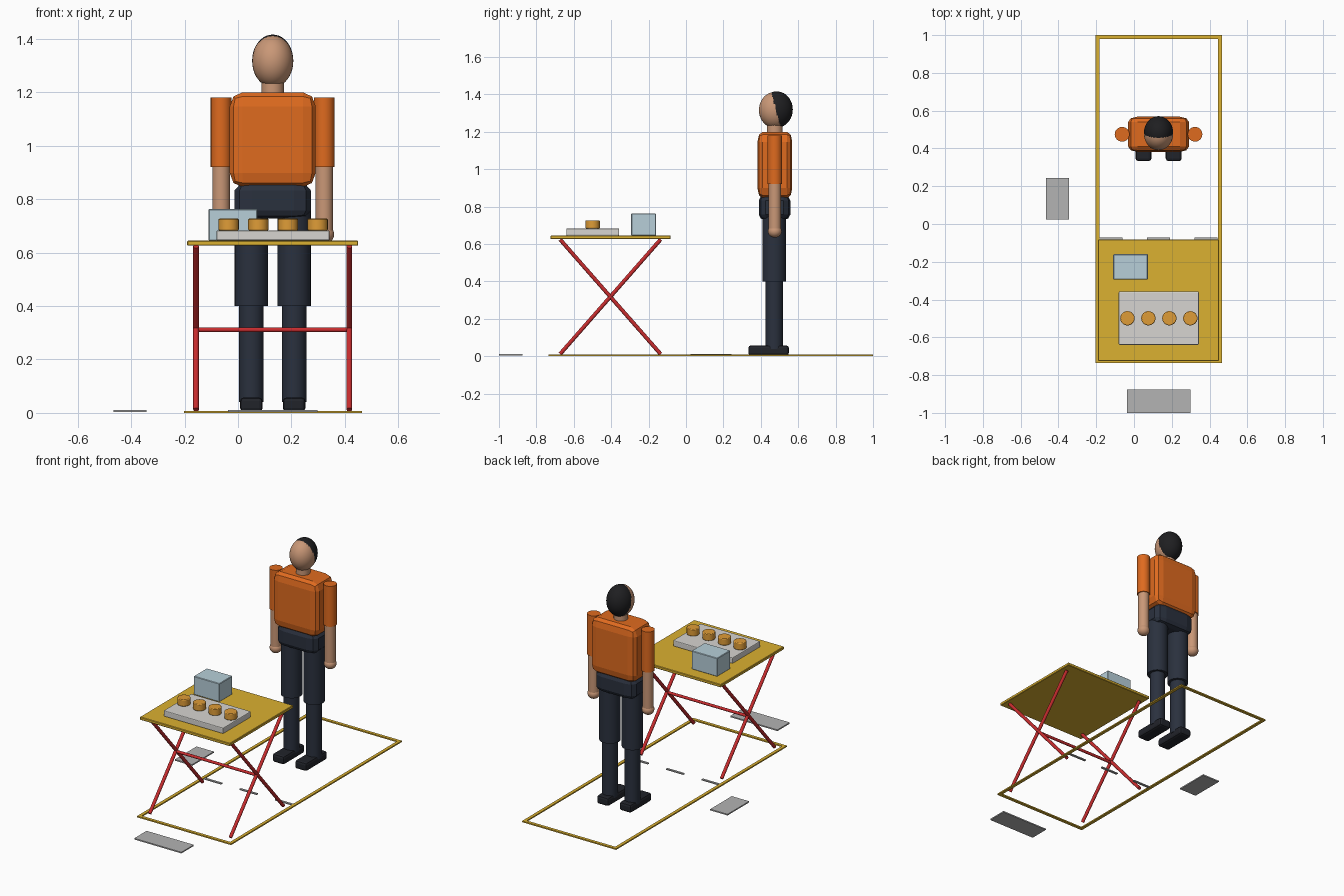
import bpy, math
from mathutils import Vector

if "Cube" in bpy.data.objects:
    bpy.data.objects.remove(bpy.data.objects["Cube"])


def mat(name, rgb):
    m = bpy.data.materials.new(name)
    m.diffuse_color = [(c / 255) ** 2.2 for c in rgb] + [1]
    m.use_nodes = True
    m.node_tree.nodes["Principled BSDF"].inputs["Base Color"].default_value = m.diffuse_color
    return m


YELLOW = mat("yellow", (218, 175, 52))
RED = mat("red", (200, 48, 50))
ORANGE = mat("orange", (222, 106, 36))
NAVY = mat("navy", (46, 52, 64))
SHOE = mat("shoe_black", (38, 40, 46))
SKIN = mat("skin", (200, 150, 118))
HAIR = mat("hair_black", (36, 36, 38))
BLUE = mat("pale_blue", (182, 206, 216))
FOOD = mat("golden", (222, 155, 58))
TRAY = mat("tray_grey", (214, 212, 208))
PLATE = mat("plate_grey", (178, 178, 178))


def finish(name, m, smooth):
    o = bpy.context.object
    o.name = name
    o.data.materials.append(m)
    if smooth:
        bpy.ops.object.shade_smooth_by_angle(angle=math.radians(40))
    return o


def bevel(o, width, segments):
    b = o.modifiers.new("bevel", "BEVEL")
    b.width, b.segments = width, segments


def box(name, x, y, z, m, w=0, segments=2, relative=False):
    """Box from (min, max) ranges; relative bevels stretch with the box."""
    lo, hi = Vector((x[0], y[0], z[0])), Vector((x[1], y[1], z[1]))
    bpy.ops.mesh.primitive_cube_add(size=1, location=(lo + hi) / 2)
    bpy.context.object.scale = hi - lo
    if not relative:
        bpy.ops.object.transform_apply(location=False, rotation=False, scale=True)
    o = finish(name, m, False)
    if w:
        bevel(o, w, segments)
    return o


def rod(name, a, b, r, m, sides=24):
    a, b = Vector(a), Vector(b)
    bpy.ops.mesh.primitive_cylinder_add(vertices=sides, radius=r, depth=(b - a).length,
                                        location=(a + b) / 2)
    bpy.context.object.rotation_euler = (b - a).to_track_quat("Z", "Y").to_euler()
    return finish(name, m, True)


def ball(name, loc, radii, m):
    bpy.ops.mesh.primitive_uv_sphere_add(segments=32, ring_count=20, radius=1, location=loc)
    bpy.context.object.scale = radii
    return finish(name, m, True)


CX = 0.13          # shared centre line of table and person
PY = 0.475         # person depth

# Ground outline, split dashes and dimension plates
for i, x in enumerate((-0.203, 0.445)):
    box(f"outline_side_{i}", (x, x + 0.02), (-0.735, 1.0), (0, 0.008), YELLOW)
for i, y in enumerate((-0.735, 0.98)):
    box(f"outline_end_{i}", (-0.183, 0.445), (y, y + 0.02), (0, 0.008), YELLOW)
for i in range(3):
    x = -0.183 + i * 0.252
    box(f"divider_dash_{i}", (x, x + 0.122), (-0.085, -0.071), (0, 0.007), PLATE)
box("width_plate", (-0.037, 0.298), (-1.0, -0.875), (0.003, 0.011), PLATE)
box("length_plate", (-0.466, -0.343), (0.025, 0.244), (0.003, 0.011), PLATE)

# Folding table
box("table_top", (-0.19, 0.45), (-0.725, -0.082), (0.626, 0.645), YELLOW, 0.003, 1)
for side in (-1, 1):
    x = CX + side * 0.287
    rod(f"table_leg_a_{side}", (x, -0.673, 0.012), (x, -0.136, 0.624), 0.0105, RED, 16)
    rod(f"table_leg_b_{side}", (x, -0.136, 0.012), (x, -0.673, 0.624), 0.0105, RED, 16)
rod("table_crossbar", (CX - 0.287, -0.405, 0.311), (CX + 0.287, -0.405, 0.311), 0.009, RED, 16)

# Goods on the table
box("tray", (-0.081, 0.343), (-0.64, -0.357), (0.645, 0.683), TRAY, 0.005)
for i in range(4):
    x = -0.035 + i * 0.111
    c = rod(f"snack_{i}", (x, -0.499, 0.683), (x, -0.499, 0.727), 0.038, FOOD)
    bevel(c, 0.004, 2)
box("storage_box", (-0.11, 0.073), (-0.293, -0.16), (0.645, 0.763), BLUE, 0.003, 1)

# Person: body and head
box("torso", (-0.031, 0.291), (0.382, 0.568), (0.845, 1.2), ORANGE, 0.15, 2, True)
box("hips", (-0.013, 0.273), (0.389, 0.558), (0.728, 0.862), NAVY, 0.22, 2, True)
rod("neck", (CX, PY, 1.18), (CX, PY, 1.25), 0.042, SKIN)
ball("head", (CX, 0.476, 1.316), (0.077, 0.086, 0.097), SKIN)
ball("hair", (CX, 0.485, 1.319), (0.077, 0.086, 0.097), HAIR)

# Person: limbs on both sides
for side, tag in ((-1, "left"), (1, "right")):
    x = CX + side * 0.08
    rod(f"thigh_{tag}", (x, 0.472, 0.40), (x, 0.472, 0.80), 0.063, NAVY)
    rod(f"shin_{tag}", (x, 0.472, 0.04), (x, 0.472, 0.41), 0.046, NAVY)
    box(f"shoe_{tag}", (x - 0.042, x + 0.042), (0.333, 0.55), (0.004, 0.058), SHOE, 0.014, 2)
    x = CX + side * 0.193
    rod(f"sleeve_{tag}", (x, PY, 0.92), (x, PY, 1.18), 0.039, ORANGE)
    rod(f"forearm_{tag}", (x, PY, 0.67), (x, PY, 0.93), 0.033, SKIN)
    ball(f"hand_{tag}", (x, PY, 0.668), (0.037, 0.037, 0.034), SKIN)
